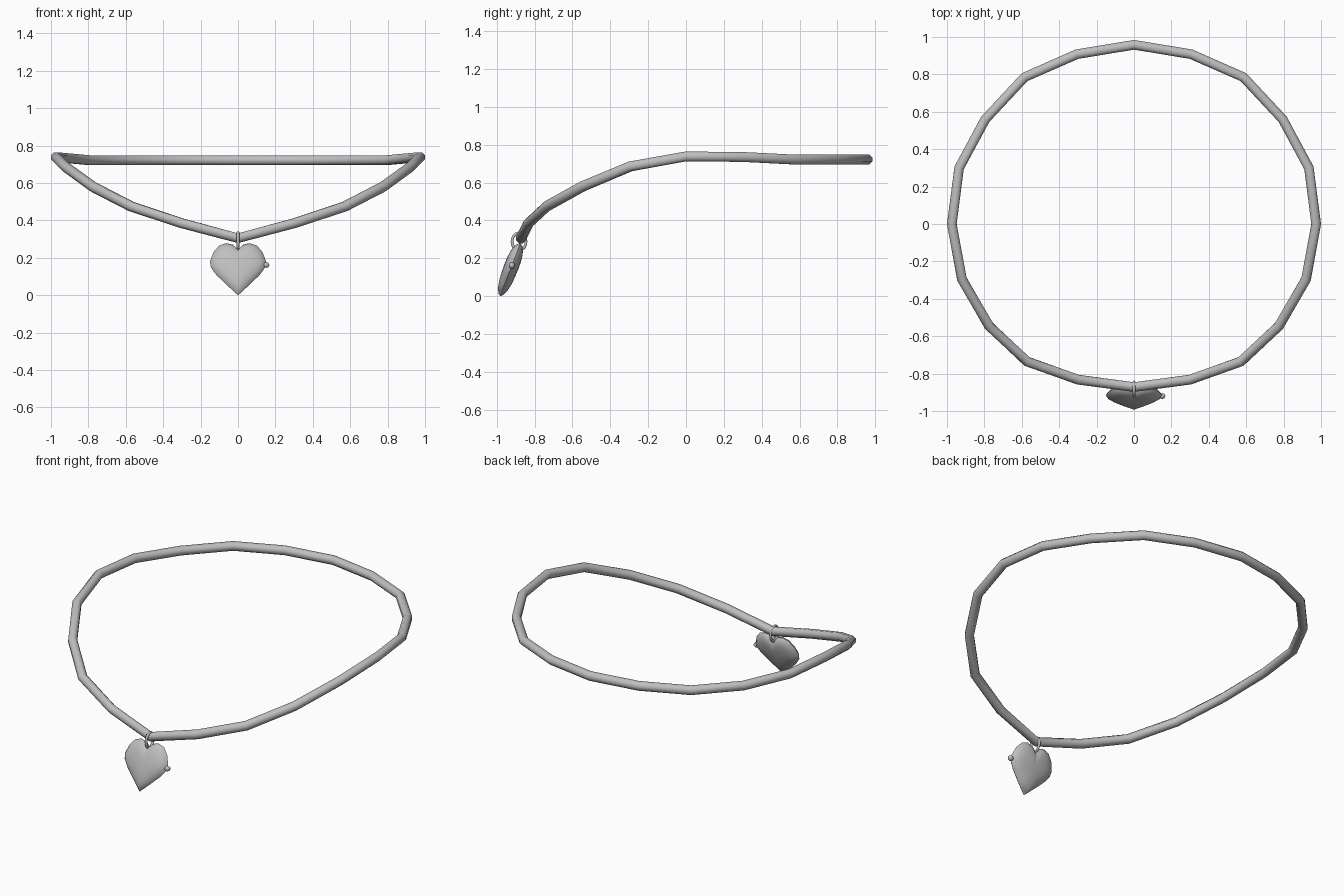
import bpy, bmesh, math
from mathutils import Matrix, Vector

cube = bpy.data.objects.get("Cube")
if cube:
    bpy.data.objects.remove(cube, do_unlink=True)

silver = bpy.data.materials.new("silver_grey")
silver.use_nodes = True
color = (0.52, 0.52, 0.52, 1)
silver.diffuse_color = color
silver.node_tree.nodes["Principled BSDF"].inputs["Base Color"].default_value = color


def finish(name, bm, angle):
    """Turn the bmesh into a smooth-shaded silver object."""
    bmesh.ops.recalc_face_normals(bm, faces=bm.faces)
    mesh = bpy.data.meshes.new(name)
    bm.to_mesh(mesh)
    bm.free()
    mesh.materials.append(silver)
    obj = bpy.data.objects.new(name, mesh)
    bpy.context.collection.objects.link(obj)
    bpy.ops.object.select_all(action='DESELECT')
    obj.select_set(True)
    bpy.context.view_layer.objects.active = obj
    bpy.ops.object.shade_smooth_by_angle(angle=math.radians(angle))


def closed_tube(path, radius, sides, normal):
    """Round tube along a closed path lying roughly across the given normal."""
    bm = bmesh.new()
    rings, n = [], len(path)
    for i, p in enumerate(path):
        before = (p - path[i - 1]).normalized()
        after = (path[(i + 1) % n] - p).normalized()
        along = (before + after).normalized()
        side = along.cross(normal).normalized()
        up = side.cross(along)
        turns = [math.tau * (k + 0.5) / sides for k in range(sides)]
        rings.append([bm.verts.new(p + radius * (side * math.cos(t) + up * math.sin(t)))
                      for t in turns])
    for i in range(n):
        r, s = rings[i], rings[(i + 1) % n]
        for k in range(sides):
            m = (k + 1) % sides
            bm.faces.new((r[k], r[m], s[m], s[k]))
    return bm


# Necklace band: left half from back to front, mirrored
half = [(0, .958, .722), (.305, .908, .722), (.585, .785, .722), (.795, .56, .722),
        (.935, .3, .735), (.974, 0, .738), (.92, -.295, .685), (.775, -.545, .58),
        (.572, -.735, .475), (.3, -.832, .385), (0, -.872, .305)]
path = [Vector(p) for p in half]
path += [Vector((-p.x, p.y, p.z)) for p in path[-2:0:-1]]
finish("necklace_band", closed_tube(path, 0.028, 8, Vector((0, 0, 1))), 50)

# Hanging ring around the band
loop = [Vector((0, -.882 + .037 * math.cos(a), .288 + .046 * math.sin(a)))
        for a in (math.tau * i / 16 for i in range(16))]
finish("hanging_ring", closed_tube(loop, 0.008, 8, Vector((1, 0, 0))), 60)

# Heart: outline rings shrinking towards a domed centre on both faces
lobe = [(0, .088), (.025, .115), (.06, .125), (.1, .112), (.132, .072), (.15, .02),
        (.145, -.015), (.115, -.058), (.06, -.115), (0, -.174)]
outline = lobe + [(-x, z) for x, z in lobe[-2:0:-1]]
dome = [(.93, .014), (.78, .026), (.55, .034), (.28, .038)]
tilt = Matrix.Translation((0, -.92, .162)) @ Matrix.Rotation(math.radians(-21), 4, 'X')

bm = bmesh.new()
rim = [bm.verts.new((x, 0, z)) for x, z in outline]
n = len(rim)
for face_dir in (-1, 1):
    last = rim
    for scale, depth in dome:
        ring = [bm.verts.new((x * scale, face_dir * depth, z * scale)) for x, z in outline]
        for k in range(n):
            m = (k + 1) % n
            bm.faces.new((last[k], last[m], ring[m], ring[k]))
        last = ring
    tip = bm.verts.new((0, face_dir * .039, 0))
    for k in range(n):
        bm.faces.new((last[k], last[(k + 1) % n], tip))
bm.transform(tilt)
finish("heart_pendant", bm, 50)

# Small clasp knob on the left edge of the heart
bm = bmesh.new()
bmesh.ops.create_uvsphere(bm, u_segments=8, v_segments=4, radius=.017)
bm.transform(tilt @ Matrix.Translation((.151, 0, 0)) @ Matrix.Rotation(math.pi / 2, 4, 'Y'))
finish("clasp_knob", bm, 50)
